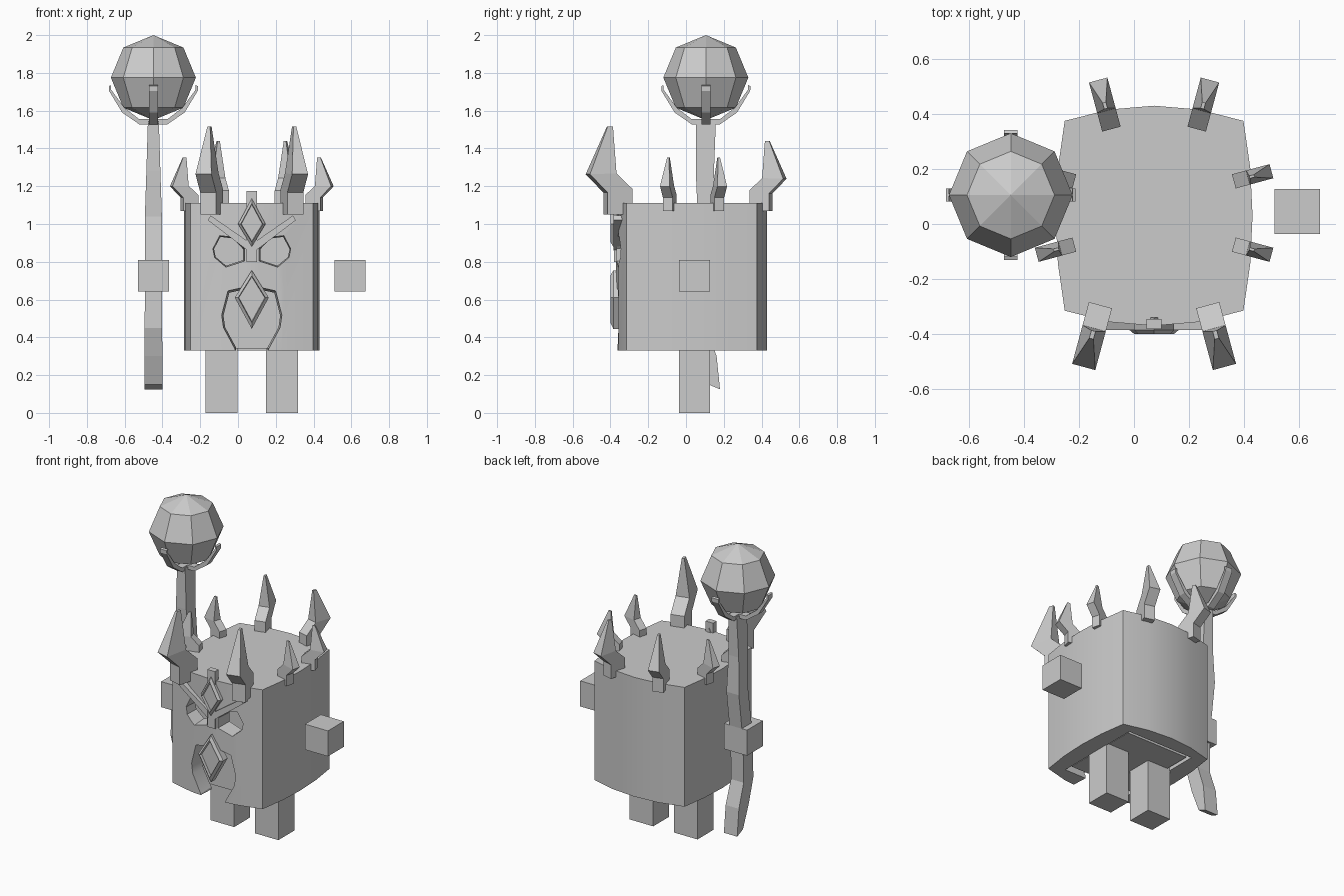
import bpy, bmesh
from math import pi, atan2
from mathutils import Matrix, Vector

if "Cube" in bpy.data.objects:
    bpy.data.objects.remove(bpy.data.objects["Cube"])

CX, CY = 0.073, 0.03          # helmet centre


def finish(name, bm):
    bmesh.ops.recalc_face_normals(bm, faces=bm.faces)
    me = bpy.data.meshes.new(name)
    bm.to_mesh(me)
    bm.free()
    ob = bpy.data.objects.new(name, me)
    bpy.context.collection.objects.link(ob)
    return ob


def loft(name, rings):
    """Closed solid through rings of equal point count."""
    bm = bmesh.new()
    rows = [[bm.verts.new(p) for p in r] for r in rings]
    n = len(rows[0])
    for a, b in zip(rows, rows[1:]):
        for i in range(n):
            j = (i + 1) % n
            bm.faces.new((a[i], a[j], b[j], b[i]))
    bm.faces.new(rows[0])
    bm.faces.new(rows[-1])
    return finish(name, bm)


def box(name, x0, x1, y0, y1, z0, z1):
    base = [(x0, y0), (x1, y0), (x1, y1), (x0, y1)]
    return loft(name, [[(x, y, z) for x, y in base] for z in (z0, z1)])


def plate(name, pts, y0, y1, shrink=1.0):
    """Profile in x/z extruded along y; the far end may shrink."""
    cx = sum(p[0] for p in pts) / len(pts)
    cz = sum(p[1] for p in pts) / len(pts)
    return loft(name, [[(x, y0, z) for x, z in pts],
                       [(cx + (x - cx) * shrink, y1, cz + (z - cz) * shrink) for x, z in pts]])


def mirror(pts):
    return [(2 * CX - x, z) for x, z in pts]


# Helmet: box with bulging sides, hollow, with eye and mouth openings
outline = []
side = [(-1, 0), (-0.5, 0.75), (0, 1), (0.5, 0.75)]
for t, b in side:
    outline.append((CX + 0.325 * t, CY - 0.345 - 0.055 * b))
for t, b in side:
    outline.append((CX + 0.325 + 0.033 * b, CY + 0.345 * t))
for t, b in side:
    outline.append((CX - 0.325 * t, CY + 0.345 + 0.055 * b))
for t, b in side:
    outline.append((CX - 0.325 - 0.033 * b, CY - 0.345 * t))
helmet = loft("helmet", [[(x, y, z) for x, y in outline] for z in (0.33, 1.11)])

eye = [(-0.14, 0.87), (-0.10, 0.945), (-0.02, 0.935), (0.04, 0.87),
       (0.04, 0.80), (-0.065, 0.765), (-0.13, 0.82)]
half_mouth = [(-0.02, 0.25), (-0.02, 0.33), (-0.085, 0.45), (-0.095, 0.52),
              (-0.06, 0.655), (0.01, 0.67)]
cutters = [
    box("cavity_cutter", CX - 0.24, CX + 0.24, CY - 0.29, CY + 0.30, 0.2, 1.02),
    plate("left_eye_cutter", eye, -0.45, -0.2, 0.8),
    plate("right_eye_cutter", mirror(eye), -0.45, -0.2, 0.8),
    plate("mouth_cutter", half_mouth + mirror(half_mouth)[::-1], -0.45, -0.2, 0.86),
]
bpy.context.view_layer.objects.active = helmet
for c in cutters:
    m = helmet.modifiers.new("cut", 'BOOLEAN')
    m.object, m.operation, m.solver = c, 'DIFFERENCE', 'EXACT'
    bpy.ops.object.modifier_apply(modifier=m.name)
    bpy.data.objects.remove(c)
helmet.select_set(True)
bpy.ops.object.shade_smooth_by_angle(angle=pi / 7)
helmet.select_set(False)

# Body inside the helmet, feet and hands
box("body", CX - 0.225, CX + 0.225, CY - 0.25, CY + 0.27, 0.34, 1.0)
for s, tag in ((-1, "left"), (1, "right")):
    x = CX + s * 0.16
    box(tag + "_leg", x - 0.085, x + 0.085, -0.037, 0.127, 0, 0.38)
    x = CX + s * 0.52
    box(tag + "_hand", x - 0.083, x + 0.083, -0.037, 0.127, 0.643, 0.81)


# Face ornaments: nose guard, brow ridges, two framed diamonds
def diamond(name, w, z0, zm, z1):
    pts = [(CX, z0), (CX + w, zm), (CX, z1), (CX - w, zm)]

    def ring(k, y):
        return [(CX + (x - CX) * k, y, zm + (z - zm) * k) for x, z in pts]
    return loft(name, [ring(1, -0.34), ring(1, -0.385), ring(0.8, -0.40),
                       ring(0.76, -0.382)])


box("nose_guard", CX - 0.027, CX + 0.027, -0.382, -0.345, 0.80, 1.175)
brow = [(-0.16, 1.02), (-0.145, 1.045), (0.05, 0.91), (0.05, 0.86)]
plate("left_brow", brow, -0.385, -0.32)
plate("right_brow", mirror(brow), -0.385, -0.32)
diamond("forehead_diamond", 0.073, 0.88, 1.0, 1.135)
diamond("mouth_diamond", 0.09, 0.445, 0.61, 0.755)

# Crown horns: flat bent blade, thinning to the tip
horn_profile = [((0, 0.14), 0, 0.045), ((0, 0.14), 0.01, 0.045)]


def horn(name, x, y, d, s, z):
    levels = [((0, 0), (0.14, 0), 0.045), ((0, 0.14), (0.14, 0.12), 0.045),
              ((0.09, 0.225), (0.24, 0.22), 0.045), ((0.10, 0.48), (0.13, 0.48), 0.008)]
    rings = [[(a[0], -w, a[1]), (b[0], -w, b[1]), (b[0], w, b[1]), (a[0], w, a[1])]
             for a, b, w in levels]
    ob = loft(name, rings)
    ob.data.transform(Matrix.Translation((x, y, z))
                      @ Matrix.Rotation(atan2(d[1], d[0]), 4, 'Z') @ Matrix.Scale(s, 4))


for s, tag in ((-1, "left"), (1, "right")):
    horn(tag + "_front_horn", CX + s * 0.195, -0.295, (s * 0.26, -0.96), 0.97, 1.05)
    horn(tag + "_back_horn", CX + s * 0.155, 0.345, (s * 0.26, 0.96), 0.77, 1.07)
    horn(tag + "_side_front_horn", CX + s * 0.29, -0.075, (s * 0.96, -0.26), 0.59, 1.07)
    horn(tag + "_side_back_horn", CX + s * 0.29, 0.155, (s * 0.96, 0.26), 0.59, 1.07)

# Staff: crooked tapering shaft
SX, SY = -0.448, 0.105
shaft = [(0.15, 0.125, 0.048, 0.03), (0.11, 0.30, 0.048, 0.052), (0.06, 0.45, 0.046, 0.05),
         (0.065, 0.72, 0.045, 0.05), (0.11, 1.04, 0.045, 0.048), (0.10, 1.28, 0.037, 0.048),
         (SY, 1.545, 0.029, 0.053)]
loft("staff_shaft", [[(SX - w, y - d, z + k), (SX + w, y - d, z + k),
                      (SX + w, y + d, z), (SX - w, y + d, z)]
                     for (y, z, w, d), k in zip(shaft, [0.025] + [0] * 6)])

# Orb: eight-sided low-poly ball
bm = bmesh.new()
bmesh.ops.create_uvsphere(bm, u_segments=8, v_segments=4, radius=0.225,
                          matrix=Matrix.Translation((SX, SY, 1.775)))
finish("orb", bm)

# Four claws holding the orb
claw = [(0.0, 1.528, 1.555), (0.075, 1.528, 1.555), (0.165, 1.59, 1.615),
        (0.235, 1.705, 1.71), (0.236, 1.73, 1.735)]
for i in range(4):
    rings = []
    for k, (r, z0, z1) in enumerate(claw):
        w, t = (0.024, 0.012 if k > 1 else 0)
        rings.append([(r, -w, z0), (r, w, z0), (r - t, w, z1), (r - t, -w, z1)])
    ob = loft("orb_claw", rings)
    ob.data.transform(Matrix.Translation((SX, SY, 0)) @ Matrix.Rotation(i * pi / 2, 4, 'Z'))
